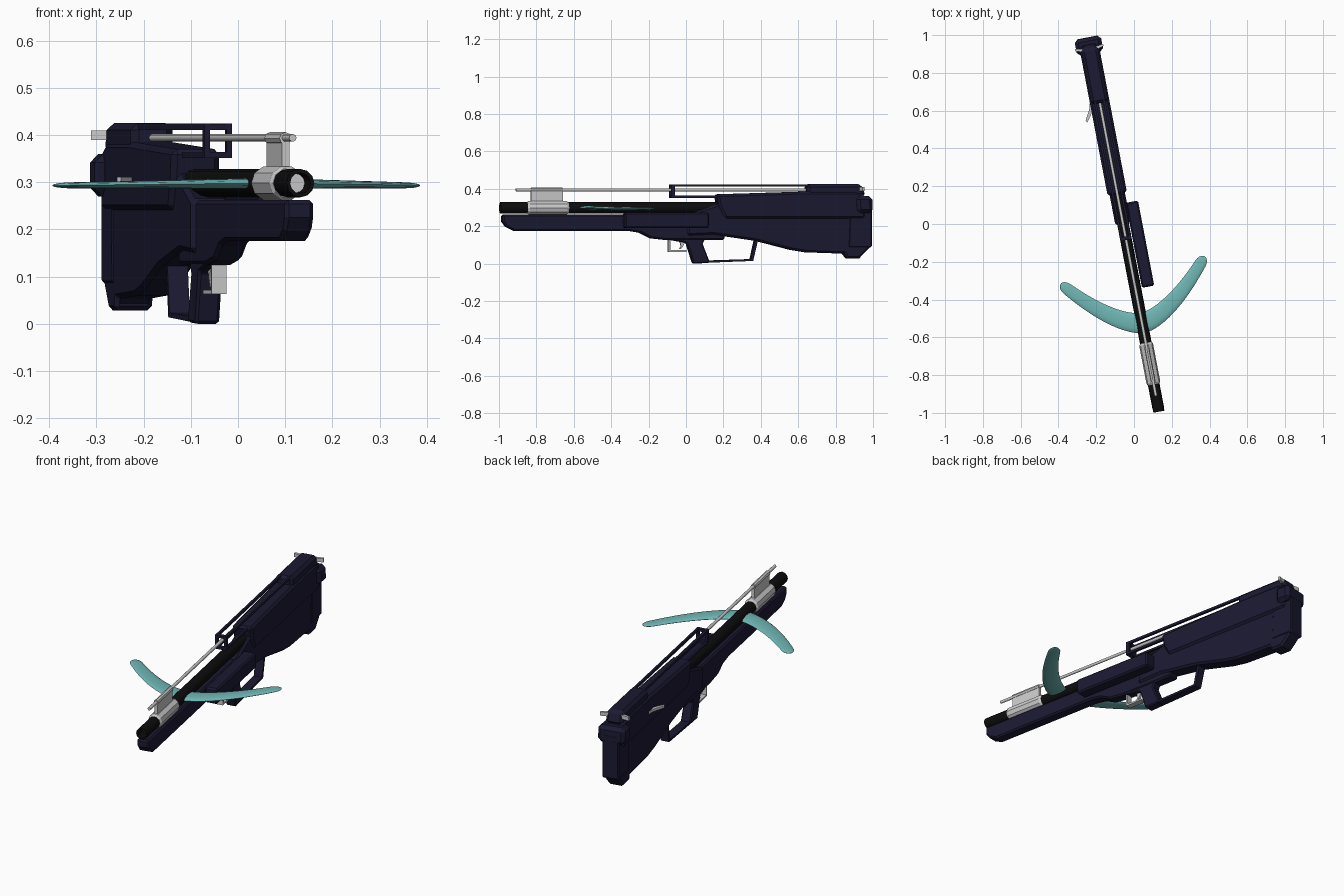
import bpy, bmesh, math
from mathutils import Matrix, Vector

if "Cube" in bpy.data.objects:
    bpy.data.objects.remove(bpy.data.objects["Cube"])

# whole model is yawed; local frame: x across, y along, z up
ANG = math.radians(10.83)
M = Matrix.Rotation(ANG, 4, 'Z') @ Matrix.Translation((-0.057, 0, 0))


def along(y):
    return (y + 0.011) / math.cos(ANG)


def material(name, col):
    m = bpy.data.materials.new(name)
    m.diffuse_color = (*col, 1)
    m.use_nodes = True
    m.node_tree.nodes["Principled BSDF"].inputs["Base Color"].default_value = m.diffuse_color
    return m


NAVY = material("navy", (0.011, 0.010, 0.032))
BLACK = material("black", (0.004, 0.004, 0.004))
TEAL = material("teal", (0.16, 0.47, 0.46))


def finish(name, bm, mat=None, bevel=0, smooth=False):
    bmesh.ops.recalc_face_normals(bm, faces=bm.faces)
    me = bpy.data.meshes.new(name)
    bm.to_mesh(me)
    bm.free()
    ob = bpy.data.objects.new(name, me)
    bpy.context.collection.objects.link(ob)
    ob.matrix_world = M
    if mat:
        me.materials.append(mat)
    if bevel:
        b = ob.modifiers.new("chamfer", 'BEVEL')
        b.width, b.segments = bevel, 1
        b.limit_method, b.angle_limit = 'ANGLE', math.radians(50)
    if smooth:
        bpy.ops.object.select_all(action='DESELECT')
        ob.select_set(True)
        bpy.context.view_layer.objects.active = ob
        bpy.ops.object.shade_smooth_by_angle(angle=math.radians(40))
    return ob


def extrude(name, pts, vec, mat, bevel):
    bm = bmesh.new()
    f = bm.faces.new([bm.verts.new(p) for p in pts])
    r = bmesh.ops.extrude_face_region(bm, geom=[f])
    bmesh.ops.translate(bm, vec=vec, verts=[v for v in r['geom'] if isinstance(v, bmesh.types.BMVert)])
    return finish(name, bm, mat, bevel)


def side(name, profile, half, mat=NAVY, bevel=0.0, u=0.0):
    """Side profile (y, z) given thickness across."""
    return extrude(name, [(u - half, along(y), z) for y, z in profile], (2 * half, 0, 0), mat, bevel)


def plan(name, outline, z0, z1, mat=None):
    """Plan outline (x, y) given height."""
    return extrude(name, [(x, y, z0) for x, y in outline], (0, 0, z1 - z0), mat, 0)


def bar(name, y0, y1, z0, z1, half, u=0.0, mat=NAVY, bevel=0.0):
    return side(name, [(y0, z0), (y1, z0), (y1, z1), (y0, z1)], half, mat, bevel, u)


def turned(name, prof, z, n, mat=None, smooth=True, phase=0.0):
    """Profile (radius, y) spun about the long axis."""
    bm = bmesh.new()
    rings = []
    for r, y in prof:
        rings.append([bm.verts.new((r * math.cos(a), along(y), z + r * math.sin(a)))
                      for a in (2 * math.pi * i / n + phase for i in range(n))])
    for a, b in zip(rings, rings[1:]):
        for i in range(n):
            bm.faces.new((a[i], a[(i + 1) % n], b[(i + 1) % n], b[i]))
    bm.faces.new(rings[0])
    bm.faces.new(rings[-1])
    return finish(name, bm, mat, 0, smooth)


# forend and stock
side("forend", [(-.985, .262), (-.985, .225), (-.965, .197), (-.92, .175), (-.31, .175),
                (-.25, .165), (-.19, .135), (-.1, .125), (.2, .125), (.2, .262)], .031, bevel=.008)
side("lower_stock", [(.0, .262), (.0, .15), (.14, .156), (.37, .122), (.475, .095), (.56, .073),
                     (.64, .06), (.845, .053), (.85, .028), (.92, .028), (.98, .09),
                     (.985, .3), (.9, .33), (.2, .33)], .041, bevel=.01)
side("upper_body", [(.155, .37), (.64, .385), (.9, .385), (.95, .365), (.95, .24), (.2, .24), (.17, .3)],
     .052, bevel=.012)
side("top_housing", [(.64, .36), (.64, .425), (.93, .425), (.955, .36)], .045, bevel=.015)
side("butt_pad", [(.9, .36), (.985, .36), (.988, .27), (.905, .27)], .071, bevel=.018)
side("butt_plate", [(.87, .32), (.987, .32), (.987, .09), (.975, .085), (.86, .085)], .044, bevel=.006)
bar("side_cover", -.345, .105, .19, .272, .033, .068, bevel=.008)

# grip and guard
side("grip", [(-.09, .14), (-.08, .125), (0, .11), (.035, .0), (.12, .003), (.118, .02),
              (.085, .105), (.1, .135), (.14, .16)], .026, bevel=.006)
side("hand_guard", [(.1, .004), (.355, .014), (.382, .13), (.366, .13), (.343, .024), (.1, .016)], .022)

# trigger group
side("trigger_guard", [(-.095, .13), (-.095, .063), (.0, .063), (.0, .072), (-.085, .072), (-.085, .13)],
     .016, None)
side("trigger", [(-.035, .12), (-.028, .092), (-.037, .078), (-.028, .078), (-.015, .095), (-.005, .12)],
     .007, None)

# carrying frame on top
for s, tag in ((-1, "left"), (1, "right")):
    bar("top_rail_" + tag, -.085, .66, .411, .424, .006, s * .024)
    bar("low_rail_" + tag, -.085, .2, .351, .363, .006, s * .024)
    bar("frame_leg_" + tag, -.085, -.066, .351, .424, .006, s * .024)
for z in (.351, .411):
    bar("frame_cross_bar", -.085, -.066, z, z + .0125, .03)

# barrel with open bore, sleeve, post and long rod
turned("barrel", [(.022, -.93), (.022, -.994), (.03, -.994), (.03, .4)], .298, 12, BLACK)
turned("bore_core", [(.021, -.935), (.021, -.928)], .298, 12)
turned("sleeve", [(.031, -.85), (.037, -.84), (.037, -.64), (.031, -.63)], .298, 10, None, False)
bar("sleeve_post", -.83, -.66, .325, .392, .008, 0, None)
turned("rod_clamp", [(.013, -.83), (.013, -.66)], .393, 8, None, False)
turned("long_rod", [(.008, -.91), (.008, .65)], .394, 10)

# side handle and rear cross handle
plan("side_handle", [(-.03, .72), (-.045, .7), (-.062, .64), (-.092, .585), (-.085, .575),
                     (-.058, .61), (-.045, .64), (-.03, .64)], .298, .311)
plan("rear_handle", [(-.077, .957), (-.04, .945), (.04, .945), (.077, .957), (.075, .968),
                     (.04, .962), (-.04, .962), (-.075, .968)], .389, .409)


# curved bow limbs with oval section and round tips
def bow_point(t):
    return Vector((.004 + .388 * t, -.523 + .285 * abs(t) ** 1.6, 0))


bm = bmesh.new()
rings, N = [], 12
for i in range(41):
    t = math.sin(math.pi / 2 * (i / 20 - 1)) * .999
    p = bow_point(t)
    d = (bow_point(t + .01) - bow_point(t - .01)).normalized()
    side_dir = Vector((-d.y, d.x, 0))
    w = .055 - .026 * abs(t)
    h = .011 - .005 * abs(t)
    e = max(0, (abs(t) - .93) / .07)
    k = math.sqrt(max(.02, 1 - e * e))
    ring = []
    for j in range(N):
        a = 2 * math.pi * j / N
        q = p + side_dir * (w * k * math.cos(a))
        ring.append(bm.verts.new((q.x, q.y, .287 + h + h * k * math.sin(a))))
    rings.append(ring)
for a, b in zip(rings, rings[1:]):
    for j in range(N):
        bm.faces.new((a[j], a[(j + 1) % N], b[(j + 1) % N], b[j]))
bm.faces.new(rings[0])
bm.faces.new(rings[-1])
finish("bow_limbs", bm, TEAL, 0, True)
